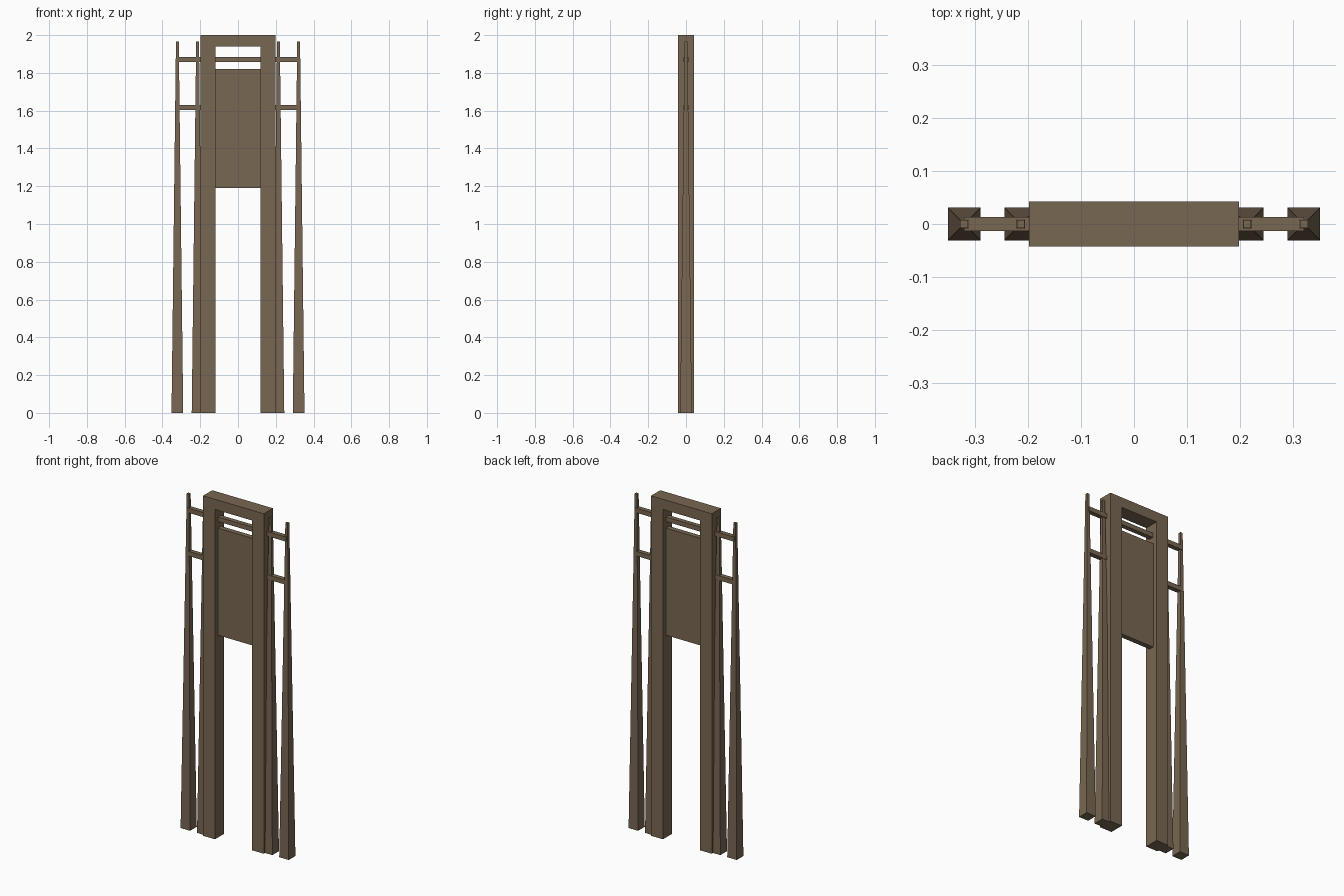
import bpy

if "Cube" in bpy.data.objects:
    bpy.data.objects.remove(bpy.data.objects["Cube"])

wood = bpy.data.materials.new("brown_wood")
wood.diffuse_color = (0.19, 0.136, 0.084, 1)
wood.use_nodes = True
wood.node_tree.nodes["Principled BSDF"].inputs["Base Color"].default_value = wood.diffuse_color


def prism(name, bottom, top):
    """Straight or tapered block; each end is (x0, x1, y_half, z)."""
    verts = []
    for x0, x1, h, z in (bottom, top):
        verts += [(x0, -h, z), (x1, -h, z), (x1, h, z), (x0, h, z)]
    faces = [(3, 2, 1, 0), (4, 5, 6, 7)]
    faces += [(i, (i + 1) % 4, (i + 1) % 4 + 4, i + 4) for i in range(4)]
    mesh = bpy.data.meshes.new(name)
    mesh.from_pydata(verts, [], faces)
    mesh.materials.append(wood)
    obj = bpy.data.objects.new(name, mesh)
    bpy.context.collection.objects.link(obj)
    return obj


def box(name, x0, x1, h, z0, z1):
    return prism(name, (x0, x1, h, z0), (x0, x1, h, z1))


def mirror_x(obj):
    obj.modifiers.new("mirror", 'MIRROR').use_axis[0] = True


# Central frame and recessed panel
mirror_x(box("frame_posts", 0.12, 0.198, 0.0425, 0, 1.94))
box("top_beam", -0.198, 0.198, 0.0425, 1.94, 2.0)
box("panel", -0.12, 0.12, 0.015, 1.19, 1.82)

# Tapered side posts
for name, x in (("inner_side_posts", 0.214), ("outer_side_posts", 0.321)):
    mirror_x(prism(name, (x - 0.031, x + 0.031, 0.031, 0),
                   (x - 0.0075, x + 0.0075, 0.0075, 1.965)))

# Rails: upper runs right through, lower joins the side posts to the frame
box("upper_rail", -0.321, 0.321, 0.0135, 1.858, 1.885)
mirror_x(box("lower_rails", 0.19, 0.321, 0.0135, 1.604, 1.631))
